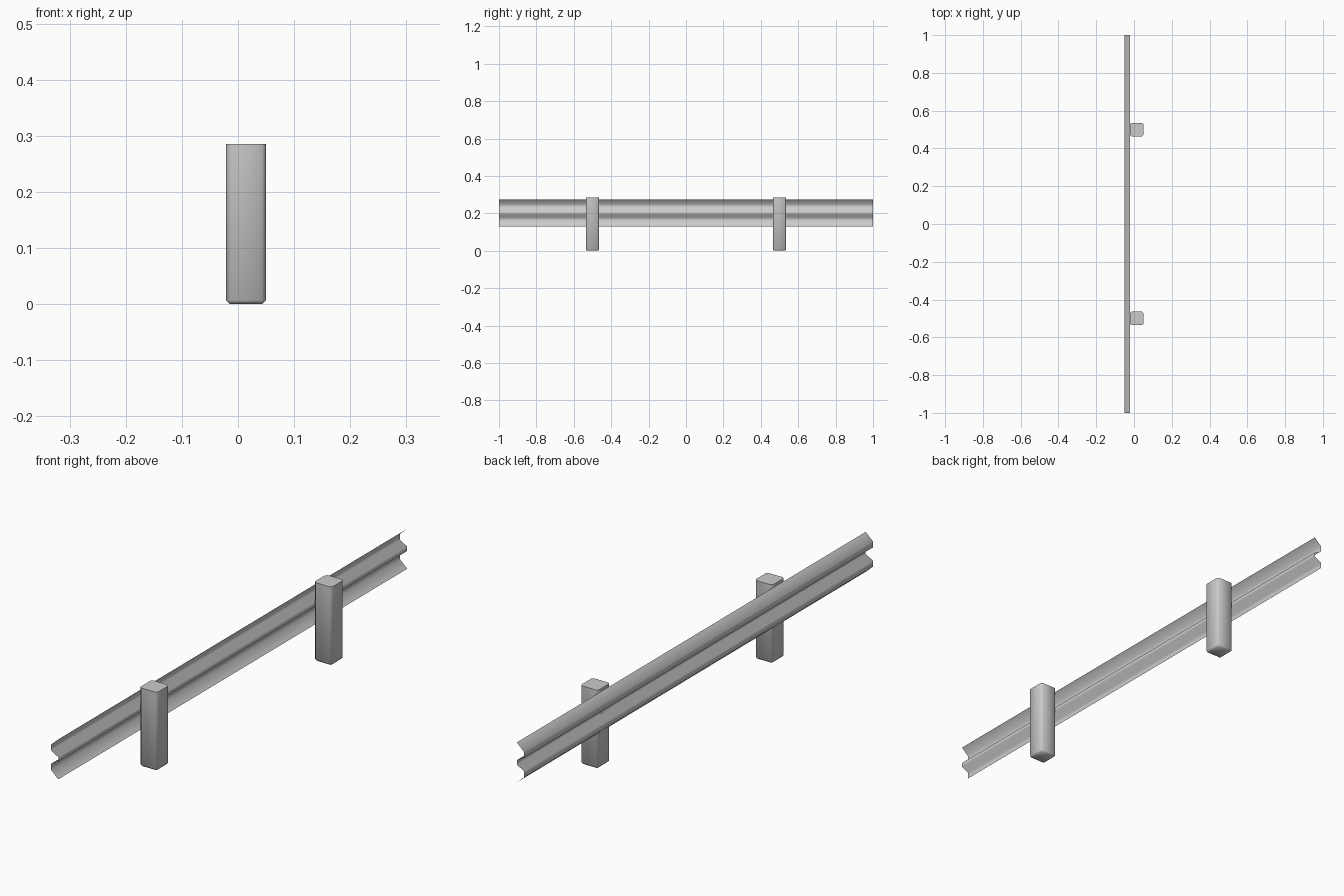
import bpy, bmesh, math
from mathutils import Matrix

cube = bpy.data.objects.get("Cube")
if cube:
    bpy.data.objects.remove(cube, do_unlink=True)

# One galvanised grey for all parts
steel = bpy.data.materials.new("galvanised_grey")
steel.use_nodes = True
steel.diffuse_color = (0.6, 0.6, 0.6, 1)
steel.node_tree.nodes["Principled BSDF"].inputs["Base Color"].default_value = steel.diffuse_color


def add_object(name, bm, smooth_angle):
    mesh = bpy.data.meshes.new(name)
    bm.to_mesh(mesh)
    bm.free()
    mesh.materials.append(steel)
    obj = bpy.data.objects.new(name, mesh)
    bpy.context.collection.objects.link(obj)
    bpy.ops.object.select_all(action='DESELECT')
    obj.select_set(True)
    bpy.context.view_layer.objects.active = obj
    bpy.ops.object.shade_smooth_by_angle(angle=math.radians(smooth_angle))
    return obj


# Rail: thin corrugated sheet, W profile mirrored about its centre height
FRONT, BACK, MID = -0.021, -0.05, 0.2025
upper = [(FRONT, 0.0725), (BACK, 0.046), (BACK, 0.024), (FRONT, 0.008)]
profile = upper + [(x, -dz) for x, dz in reversed(upper)]
bm = bmesh.new()
rows = [[bm.verts.new((x, y, MID + dz)) for x, dz in profile] for y in (-1, 1)]
for i in range(len(profile) - 1):
    bm.faces.new((rows[0][i], rows[0][i + 1], rows[1][i + 1], rows[1][i]))
add_object("rail", bm, 100)

# Posts: bevelled on the sides and foot, with a flat sharp top
WIDTH, HEIGHT = 0.071, 0.286
for name, y in (("front_post", -0.5), ("back_post", 0.5)):
    bm = bmesh.new()
    bmesh.ops.create_cube(bm, size=1)
    bmesh.ops.transform(bm, verts=bm.verts, matrix=Matrix.Translation((0.0145, y, HEIGHT / 2))
                        @ Matrix.Diagonal((WIDTH, WIDTH, HEIGHT, 1)))
    edges = [e for e in bm.edges if min(v.co.z for v in e.verts) < HEIGHT / 2]
    bmesh.ops.bevel(bm, geom=edges, offset=0.007, segments=1, affect='EDGES')
    add_object(name, bm, 60)
